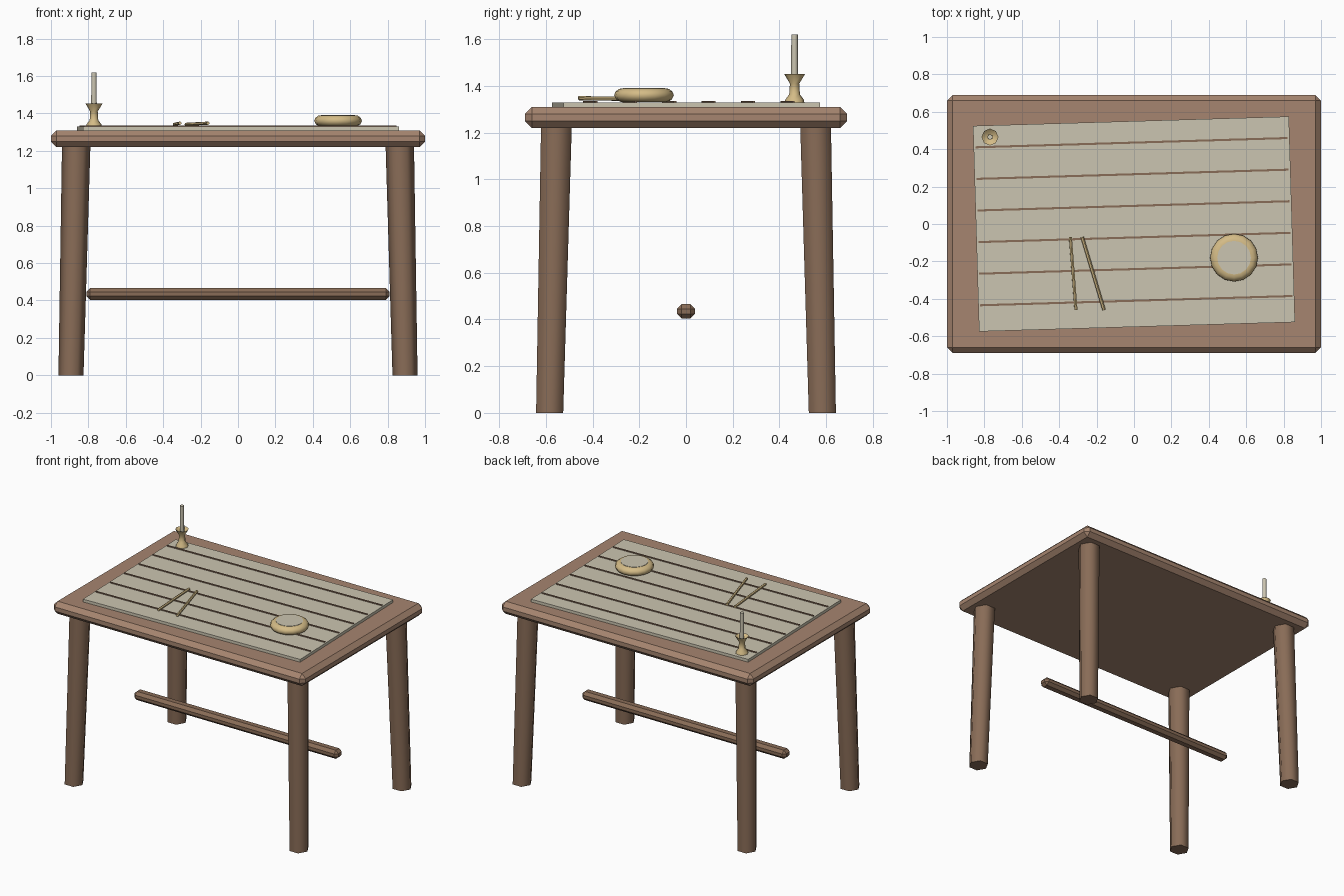
import bpy, bmesh, math
from mathutils import Vector, Matrix

if "Cube" in bpy.data.objects:
    bpy.data.objects.remove(bpy.data.objects["Cube"])


def material(name, color):
    m = bpy.data.materials.new(name)
    m.diffuse_color = (*color, 1)
    m.use_nodes = True
    m.node_tree.nodes["Principled BSDF"].inputs["Base Color"].default_value = m.diffuse_color
    return m


top_wood = material("light wood", (0.38, 0.235, 0.16))
leg_wood = material("dark wood", (0.25, 0.15, 0.095))
linen = material("linen", (0.60, 0.56, 0.44))
brass = material("pale brass", (0.66, 0.50, 0.24))


def finish(name, bm, mat, smooth=None):
    bmesh.ops.recalc_face_normals(bm, faces=bm.faces[:])
    me = bpy.data.meshes.new(name)
    bm.to_mesh(me)
    bm.free()
    me.materials.append(mat)
    ob = bpy.data.objects.new(name, me)
    bpy.context.collection.objects.link(ob)
    if smooth:
        bpy.ops.object.select_all(action='DESELECT')
        bpy.context.view_layer.objects.active = ob
        ob.select_set(True)
        bpy.ops.object.shade_smooth_by_angle(angle=math.radians(smooth))
    return ob


def box(name, size, loc, mat, bevel=0, turn=0):
    bm = bmesh.new()
    bmesh.ops.create_cube(bm, size=1)
    bmesh.ops.scale(bm, vec=size, verts=bm.verts[:])
    if bevel:
        bmesh.ops.bevel(bm, geom=bm.edges[:], offset=bevel, segments=1,
                        affect='EDGES', profile=0.5)
    bmesh.ops.translate(bm, vec=loc, verts=bm.verts[:])
    bmesh.ops.rotate(bm, cent=(0, 0, 0), verts=bm.verts[:],
                     matrix=Matrix.Rotation(turn, 3, 'Z'))
    return finish(name, bm, mat)


def lathe(name, profile, sides, loc, mat, smooth):
    """Revolve (radius, height) points, closing both ends."""
    bm = bmesh.new()
    rings = []
    for r, z in profile:
        rings.append([bm.verts.new((loc[0] + r * math.cos(2 * math.pi * i / sides),
                                    loc[1] + r * math.sin(2 * math.pi * i / sides), z))
                      for i in range(sides)])
    for a, b in zip(rings, rings[1:]):
        for i in range(sides):
            j = (i + 1) % sides
            bm.faces.new((a[i], a[j], b[j], b[i]))
    bm.faces.new(rings[0][::-1])
    bm.faces.new(rings[-1])
    return finish(name, bm, mat, smooth)


def rod(name, a, b, r, sides, mat):
    """Straight rod between two points."""
    a, b = Vector(a), Vector(b)
    bm = bmesh.new()
    bmesh.ops.create_cone(bm, cap_ends=True, segments=sides, radius1=r, radius2=r,
                          depth=(b - a).length)
    rot = Vector((0, 0, 1)).rotation_difference(b - a).to_matrix().to_4x4()
    bmesh.ops.transform(bm, matrix=Matrix.Translation((a + b) / 2) @ rot, verts=bm.verts[:])
    return finish(name, bm, mat)


# Table top with chamfered rim
box("table_top", (2.0, 1.38, 0.09), (0, 0, 1.265), top_wood, bevel=0.03)

# Four splayed six-sided legs
for sx, side in ((-1, "left"), (1, "right")):
    for sy, end in ((-1, "front"), (1, "back")):
        leg = lathe(f"{end}_{side}_leg", [(0.067, 0), (0.076, 1.23)], 6, (0, 0), leg_wood, 65)
        for v in leg.data.vertices:
            t = v.co.z / 1.23
            v.co.x += sx * (0.893 - 0.028 * t)
            v.co.y += sy * (0.584 - 0.029 * t)

# Lengthwise stretcher
box("stretcher", (1.62, 0.077, 0.062), (0, 0, 0.435), leg_wood, bevel=0.02)

# Slightly turned cloth with six thin stripes
turn = math.radians(1.7)
box("cloth", (1.69, 1.10, 0.022), (0, 0, 1.319), linen, turn=turn)
for i in range(6):
    box(f"cloth_stripe_{i + 1}", (1.67, 0.011, 0.006), (0, 0.435 - 0.169 * i, 1.332),
        leg_wood, turn=turn)

# Rounded bowl and its filling
bowl_at = (0.535, -0.18)
lathe("bowl", [(0.10, 1.332), (0.119, 1.342), (0.128, 1.360), (0.122, 1.376),
               (0.106, 1.388), (0.088, 1.390)], 16, bowl_at, brass, 50)
lathe("bowl_filling", [(0.09, 1.386), (0.09, 1.392)], 16, bowl_at, linen, 50)

# Candlestick with a flared cup, and candle
candle_at = (-0.77, 0.465)
lathe("candlestick", [(0.042, 1.330), (0.039, 1.343), (0.023, 1.364), (0.020, 1.41),
                      (0.045, 1.452), (0.016, 1.425)], 8, candle_at, brass, 50)
lathe("candle", [(0.015, 1.42), (0.014, 1.62)], 8, candle_at, linen, 50)

# Pair of eating sticks
rod("left_stick", (-0.34, -0.07, 1.342), (-0.31, -0.46, 1.348), 0.009, 6, brass)
rod("right_stick", (-0.277, -0.07, 1.342), (-0.16, -0.46, 1.348), 0.009, 6, brass)
